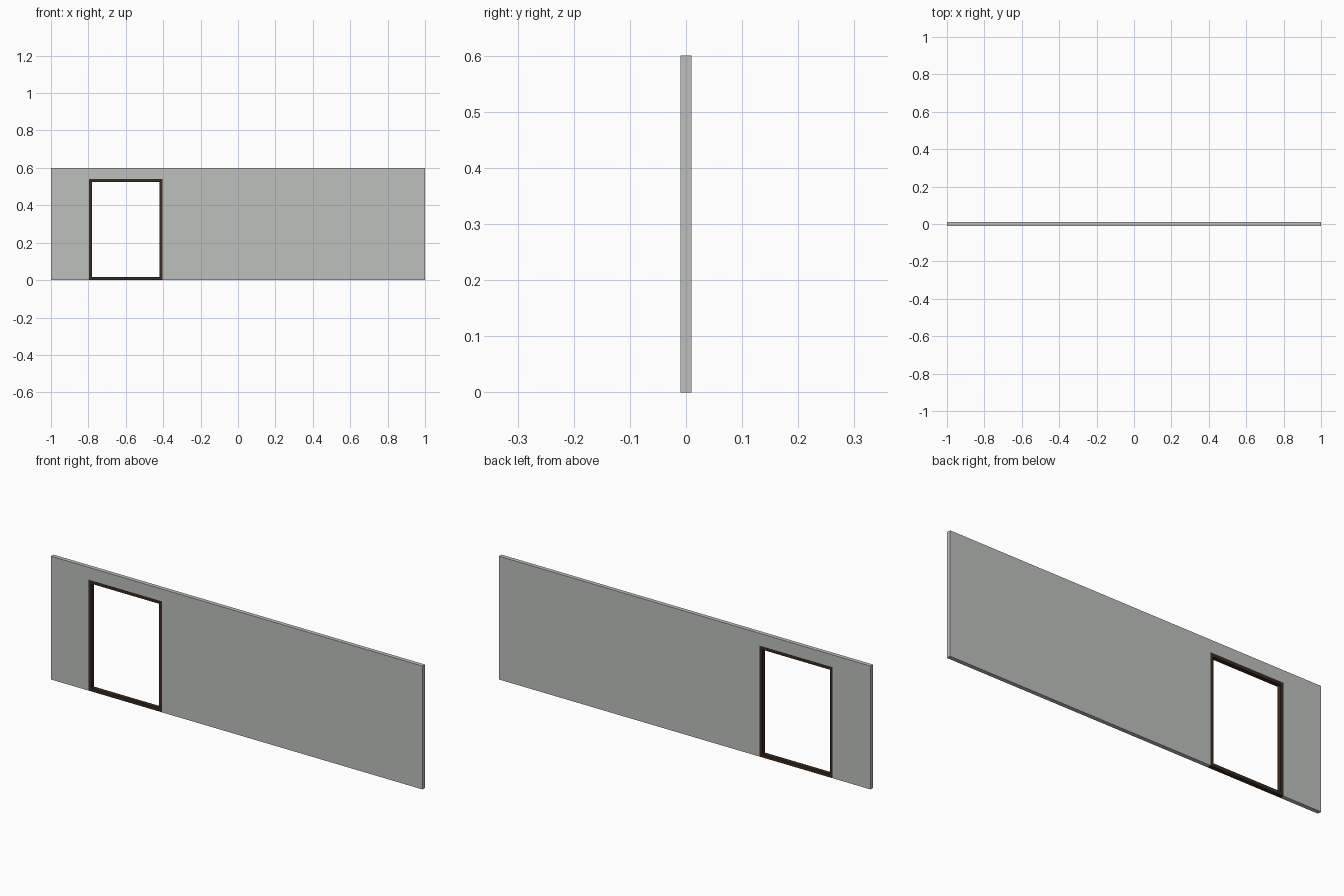
import bpy, bmesh

if "Cube" in bpy.data.objects:
    bpy.data.objects.remove(bpy.data.objects["Cube"])

HALF_DEPTH = 0.01                      # wall thickness is 0.02
LEFT, RIGHT, TOP = -0.797, -0.403, 0.54  # doorway cut in the wall
BAR = 0.016                            # width of the frame members


def material(name, rgb):
    m = bpy.data.materials.new(name)
    m.diffuse_color = (*rgb, 1.0)
    m.use_nodes = True
    m.node_tree.nodes["Principled BSDF"].inputs["Base Color"].default_value = m.diffuse_color
    return m


def extrude_profile(name, points, mat):
    """Extrude an x-z outline through the wall thickness."""
    bm = bmesh.new()
    face = bm.faces.new([bm.verts.new((x, -HALF_DEPTH, z)) for x, z in points])
    result = bmesh.ops.extrude_face_region(bm, geom=[face])
    verts = [g for g in result["geom"] if isinstance(g, bmesh.types.BMVert)]
    bmesh.ops.translate(bm, verts=verts, vec=(0, 2 * HALF_DEPTH, 0))
    bmesh.ops.recalc_face_normals(bm, faces=bm.faces)
    mesh = bpy.data.meshes.new(name)
    bm.to_mesh(mesh)
    bm.free()
    mesh.materials.append(mat)
    obj = bpy.data.objects.new(name, mesh)
    bpy.context.collection.objects.link(obj)
    return obj


def bar(name, x0, x1, z0, z1, mat):
    return extrude_profile(name, [(x0, z0), (x1, z0), (x1, z1), (x0, z1)], mat)


grey = material("wall grey", (0.51, 0.527, 0.51))
brown = material("dark brown", (0.042, 0.023, 0.014))

# Wall panel with the doorway notched out of its lower edge
extrude_profile("wall", [(-1, 0), (LEFT, 0), (LEFT, TOP), (RIGHT, TOP),
                         (RIGHT, 0), (1, 0), (1, 0.6), (-1, 0.6)], grey)

# Door frame: two jambs, with head and sill between them
bar("left_jamb", LEFT, LEFT + BAR, 0, TOP, brown)
bar("right_jamb", RIGHT - BAR, RIGHT, 0, TOP, brown)
bar("frame_head", LEFT + BAR, RIGHT - BAR, TOP - BAR, TOP, brown)
bar("frame_sill", LEFT + BAR, RIGHT - BAR, 0, BAR, brown)
